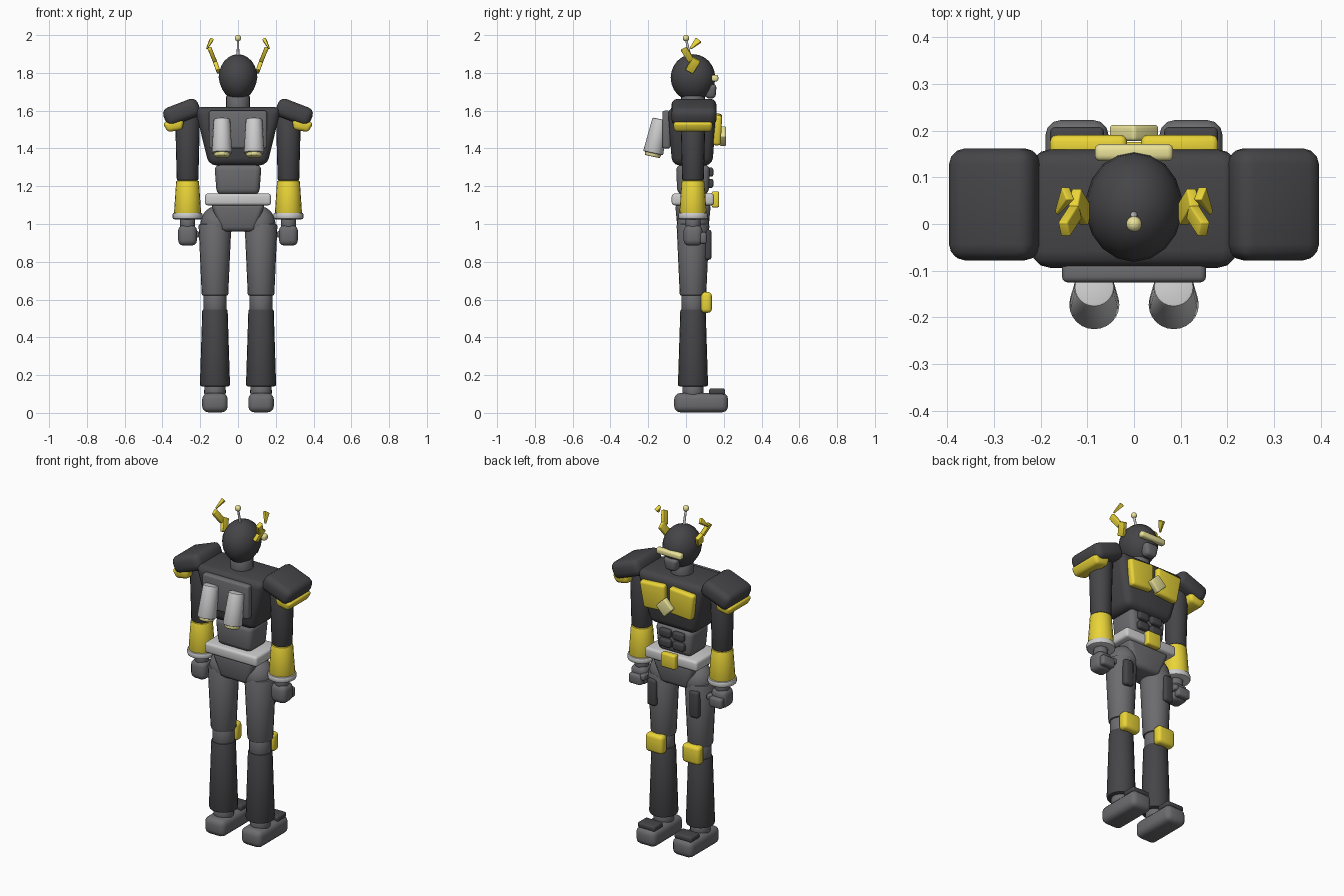
import bpy, bmesh
from math import radians
from mathutils import Matrix, Vector, Euler

if "Cube" in bpy.data.objects:
    bpy.data.objects.remove(bpy.data.objects["Cube"])


def material(name, r, g, b):
    m = bpy.data.materials.new(name)
    m.diffuse_color = (r, g, b, 1)
    m.use_nodes = True
    m.node_tree.nodes["Principled BSDF"].inputs["Base Color"].default_value = m.diffuse_color
    return m


DARK = material("dark", 0.06, 0.06, 0.065)
MID = material("mid", 0.15, 0.15, 0.16)
LIGHT = material("light", 0.55, 0.55, 0.55)
YELLOW = material("yellow", 0.82, 0.66, 0.04)
GLOW = material("pale", 0.82, 0.76, 0.32)
YC = 0.037  # depth of the body axis


def finish(bm, name, mat, loc, rot=(0, 0, 0), bevel=0, segs=3):
    if bevel:
        edges = [e for e in bm.edges if e.calc_face_angle(0) > radians(40)]
        bmesh.ops.bevel(bm, geom=edges, offset=bevel, segments=segs,
                        profile=0.5, affect='EDGES', clamp_overlap=True)
    me = bpy.data.meshes.new(name)
    bm.to_mesh(me)
    bm.free()
    ob = bpy.data.objects.new(name, me)
    ob.location = loc
    ob.rotation_euler = [radians(a) for a in rot]
    me.materials.append(mat)
    bpy.context.collection.objects.link(ob)
    bpy.context.view_layer.objects.active = ob
    bpy.ops.object.select_all(action='DESELECT')
    ob.select_set(True)
    bpy.ops.object.shade_smooth_by_angle(angle=radians(40))
    return ob


def box(name, mat, loc, size, bevel=0.015, rot=(0, 0, 0), top=(1, 1), bottom=(1, 1)):
    bm = bmesh.new()
    bmesh.ops.create_cube(bm, size=1)
    for v in bm.verts:
        k = top if v.co.z > 0 else bottom
        v.co = Vector((v.co.x * size[0] * k[0], v.co.y * size[1] * k[1], v.co.z * size[2]))
    return finish(bm, name, mat, loc, rot, bevel)


def tube(name, mat, p0, p1, r0, r1, bevel=0.008, n=20):
    p0, p1 = Vector(p0), Vector(p1)
    d = p1 - p0
    bm = bmesh.new()
    bmesh.ops.create_cone(bm, cap_ends=True, segments=n, radius1=r0, radius2=r1, depth=d.length)
    q = d.to_track_quat('Z', 'Y').to_euler()
    return finish(bm, name, mat, (p0 + p1) / 2, [a * 57.29578 for a in q], bevel, 2)


def ball(name, mat, loc, radii, n=20, chin=0):
    bm = bmesh.new()
    bmesh.ops.create_uvsphere(bm, u_segments=n, v_segments=n * 2 // 3, radius=1)
    for v in bm.verts:
        k = 1 + chin * min(v.co.z, 0)
        v.co = Vector((v.co.x * radii[0] * k, v.co.y * radii[1], v.co.z * radii[2]))
    return finish(bm, name, mat, loc)


# torso
box("pelvis", MID, (0, YC, 1.035), (0.29, 0.19, 0.15), 0.025, bottom=(0.62, 0.85))
box("belt", LIGHT, (0, YC, 1.13), (0.35, 0.225, 0.062), 0.015)
box("belt_buckle", YELLOW, (0, 0.156, 1.13), (0.095, 0.04, 0.085), 0.01)
box("abdomen", MID, (0, YC, 1.235), (0.25, 0.18, 0.16), 0.03, bottom=(0.9, 0.92))
box("chest", DARK, (0, 0.033, 1.465), (0.46, 0.26, 0.31), 0.04, bottom=(0.67, 0.82))
box("chest_emblem", GLOW, (0, 0.195, 1.465), (0.078, 0.035, 0.078), 0.008, rot=(0, 45, 0))

# neck and head
tube("neck", MID, (0, YC, 1.59), (0, YC, 1.68), 0.063, 0.063)
ball("head", DARK, (0, YC, 1.775), (0.104, 0.118, 0.124), 18, 0.12)
box("visor", GLOW, (0, 0.153, 1.772), (0.168, 0.036, 0.036), 0.012)
box("mouth_guard", MID, (0, 0.13, 1.702), (0.095, 0.065, 0.075), 0.018, bottom=(0.7, 0.8))
tube("antenna_rod", LIGHT, (0, 0.025, 1.87), (0, 0, 1.98), 0.008, 0.006, 0, 10)
ball("antenna_tip", GLOW, (0, 0, 1.984), (0.017,) * 3, 14)

# back pack
box("pack_plate", MID, (0, -0.104, 1.50), (0.308, 0.042, 0.20), 0.012)

for s, side in ((1, "right"), (-1, "left")):
    # chest and stomach plates
    box("chest_plate_" + side, YELLOW, (s * 0.093, 0.165, 1.50), (0.168, 0.045, 0.16), 0.015,
        rot=(-3, s * 4, 0), bottom=(0.85, 1))
    for z in (1.215, 1.275):
        box("stomach_plate_" + side, DARK, (s * 0.044, 0.125, z), (0.075, 0.04, 0.048), 0.012)

    # lightning-shaped head crest
    box("crest_low_" + side, YELLOW, (s * 0.115, YC, 1.84), (0.022, 0.046, 0.08), 0.004,
        rot=(-30, s * 20, 0))
    box("crest_mid_" + side, YELLOW, (s * 0.137, 0.008, 1.897), (0.022, 0.036, 0.078), 0.004,
        rot=(30, s * 22, 0))
    box("crest_top_" + side, YELLOW, (s * 0.153, 0.045, 1.951), (0.02, 0.036, 0.066), 0.003,
        rot=(-40, -s * 28, 0), bottom=(0.4, 0.3))

    # thrusters
    a, b = Vector((s * 0.085, -0.135, 1.555)), Vector((s * 0.085, -0.174, 1.375))
    tube("thruster_" + side, LIGHT, b, a, 0.054, 0.043, 0.006, 24)
    tube("thruster_nozzle_" + side, GLOW, b + (b - a) * 0.1, b, 0.04, 0.044, 0.004, 24)

    # shoulder and arm
    box("shoulder_pad_" + side, DARK, (s * 0.298, 0.042, 1.592), (0.195, 0.24, 0.10), 0.035,
        rot=(0, s * 21, 0))
    box("shoulder_trim_" + side, YELLOW, (s * 0.338, 0.037, 1.52), (0.115, 0.21, 0.055), 0.018,
        rot=(0, s * 10, 0), bottom=(0.7, 0.95))
    ax = s * 0.267
    tube("upper_arm_" + side, DARK, (ax, YC, 1.23), (ax, YC, 1.57), 0.057, 0.066)
    tube("elbow_" + side, MID, (ax, YC, 1.20), (ax, YC, 1.245), 0.05, 0.05)
    tube("forearm_" + side, YELLOW, (ax, YC, 1.055), (ax, YC, 1.23), 0.072, 0.06, 0.006)
    tube("cuff_" + side, LIGHT, (ax, YC, 1.025), (ax, YC, 1.06), 0.08, 0.08, 0.01)
    tube("wrist_" + side, MID, (ax, YC, 0.98), (ax, YC, 1.03), 0.04, 0.04)
    box("fist_" + side, MID, (ax, YC, 0.94), (0.1, 0.1, 0.11), 0.03)
    box("fingers_" + side, MID, (ax, 0.09, 0.925), (0.085, 0.04, 0.06), 0.013)
    box("thumb_" + side, MID, (s * 0.222, 0.075, 0.945), (0.032, 0.06, 0.035), 0.01)

    # leg
    lx = s * 0.122
    ball("hip_" + side, MID, (s * 0.112, YC, 1.0), (0.086, 0.086, 0.095))
    tube("thigh_" + side, MID, (lx, YC, 0.62), (lx, YC, 1.0), 0.07, 0.087, 0.01)
    box("thigh_plate_" + side, DARK, (s * 0.14, 0.115, 0.89), (0.06, 0.04, 0.16), 0.015)
    tube("knee_" + side, MID, (lx, YC, 0.54), (lx, YC, 0.63), 0.061, 0.061)
    box("knee_pad_" + side, YELLOW, (lx, 0.108, 0.585), (0.115, 0.058, 0.11), 0.02)
    tube("shin_" + side, DARK, (lx, YC, 0.14), (lx, YC, 0.55), 0.08, 0.067, 0.01)
    tube("ankle_" + side, MID, (lx, YC, 0.09), (lx, YC, 0.145), 0.056, 0.056)
    box("foot_" + side, MID, (lx, 0.08, 0.054), (0.135, 0.285, 0.102), 0.032)
    box("toe_cap_" + side, DARK, (lx, 0.165, 0.113), (0.115, 0.085, 0.032), 0.01)
